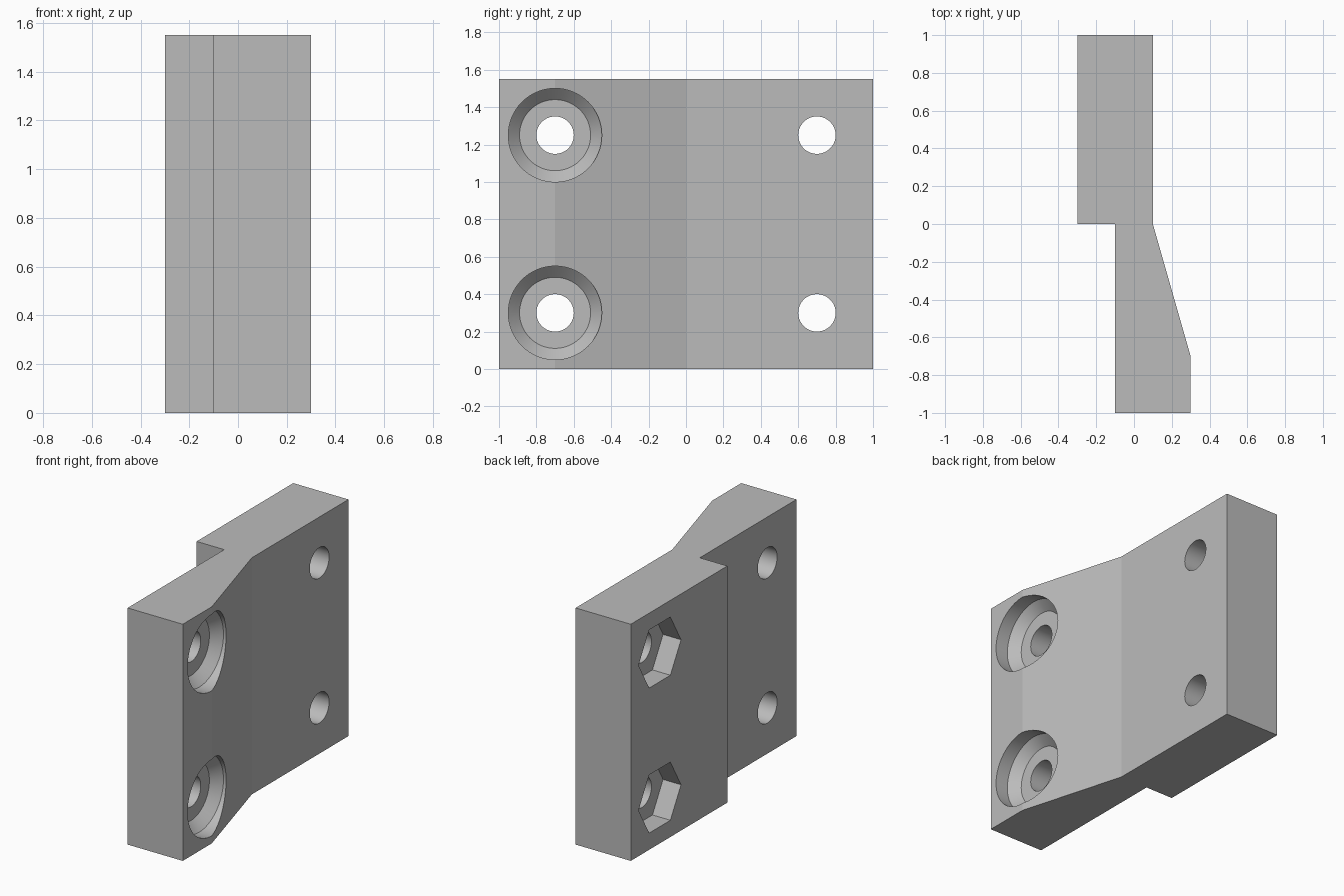
import bpy
import bmesh
from math import radians
from mathutils import Matrix

cube = bpy.data.objects.get("Cube")
if cube:
    bpy.data.objects.remove(cube, do_unlink=True)

grey = bpy.data.materials.new("grey")
grey.use_nodes = True
grey.diffuse_color = (0.5, 0.5, 0.5, 1)
grey.node_tree.nodes["Principled BSDF"].inputs["Base Color"].default_value = (0.5, 0.5, 0.5, 1)

HEIGHT = 1.55
ROWS = (0.30, 1.25)


def make_object(name, bm):
    bmesh.ops.recalc_face_normals(bm, faces=bm.faces)
    mesh = bpy.data.meshes.new(name)
    bm.to_mesh(mesh)
    bm.free()
    mesh.materials.append(grey)
    obj = bpy.data.objects.new(name, mesh)
    bpy.context.collection.objects.link(obj)
    return obj


def turned_cutter(name, profile, sides, y, z):
    """Solid along x from (x, radius) rings, with a corner pointing along y."""
    bm = bmesh.new()
    rings = []
    for x, radius in profile:
        ring = []
        for i in range(sides):
            spin = Matrix.Rotation(radians(360 * i / sides), 3, "X")
            offset = spin.col[1] * radius
            ring.append(bm.verts.new((x, y + offset.y, z + offset.z)))
        rings.append(ring)
    for a, b in zip(rings, rings[1:]):
        for i in range(sides):
            j = (i + 1) % sides
            bm.faces.new((a[i], a[j], b[j], b[i]))
    bm.faces.new(rings[0])
    bm.faces.new(rings[-1])
    cutter = make_object(name, bm)
    cutter.hide_render = True
    return cutter


# Stepped plate: plan outline raised to full height
outline = [(-0.3, 1), (-0.3, 0), (-0.1, 0), (-0.1, -1),
           (0.3, -1), (0.3, -0.7), (0.1, 0), (0.1, 1)]
bm = bmesh.new()
base = bm.faces.new([bm.verts.new((x, y, 0)) for x, y in outline])
raised = bmesh.ops.extrude_face_region(bm, geom=[base])["geom"]
bmesh.ops.translate(bm, vec=(0, 0, HEIGHT),
                    verts=[v for v in raised if isinstance(v, bmesh.types.BMVert)])
plate = make_object("hinge_plate", bm)

# Bolt holes, stepped screw seats at the front, hexagonal nut pockets at the back
cutters = []
for z in ROWS:
    for y in (-0.7, 0.7):
        cutters.append(turned_cutter("bolt_hole_cutter", [(-0.5, 0.1), (0.5, 0.1)], 64, y, z))
    cutters.append(turned_cutter("screw_seat_cutter",
                                 [(0.15, 0.19), (0.21, 0.25), (0.5, 0.25)], 64, -0.7, z))
    cutters.append(turned_cutter("nut_pocket_cutter", [(-0.5, 0.22), (-0.17, 0.22)], 6, 0.7, z))

for cutter in cutters:
    cut = plate.modifiers.new(cutter.name, "BOOLEAN")
    cut.operation = "DIFFERENCE"
    cut.solver = "EXACT"
    cut.object = cutter

# Bake the cuts, then remove the cutters
bpy.context.view_layer.objects.active = plate
plate.select_set(True)
for cut in list(plate.modifiers):
    bpy.ops.object.modifier_apply(modifier=cut.name)
for cutter in cutters:
    bpy.data.objects.remove(cutter, do_unlink=True)

bpy.ops.object.select_all(action="DESELECT")
plate.select_set(True)
bpy.ops.object.shade_smooth_by_angle(angle=radians(15))
